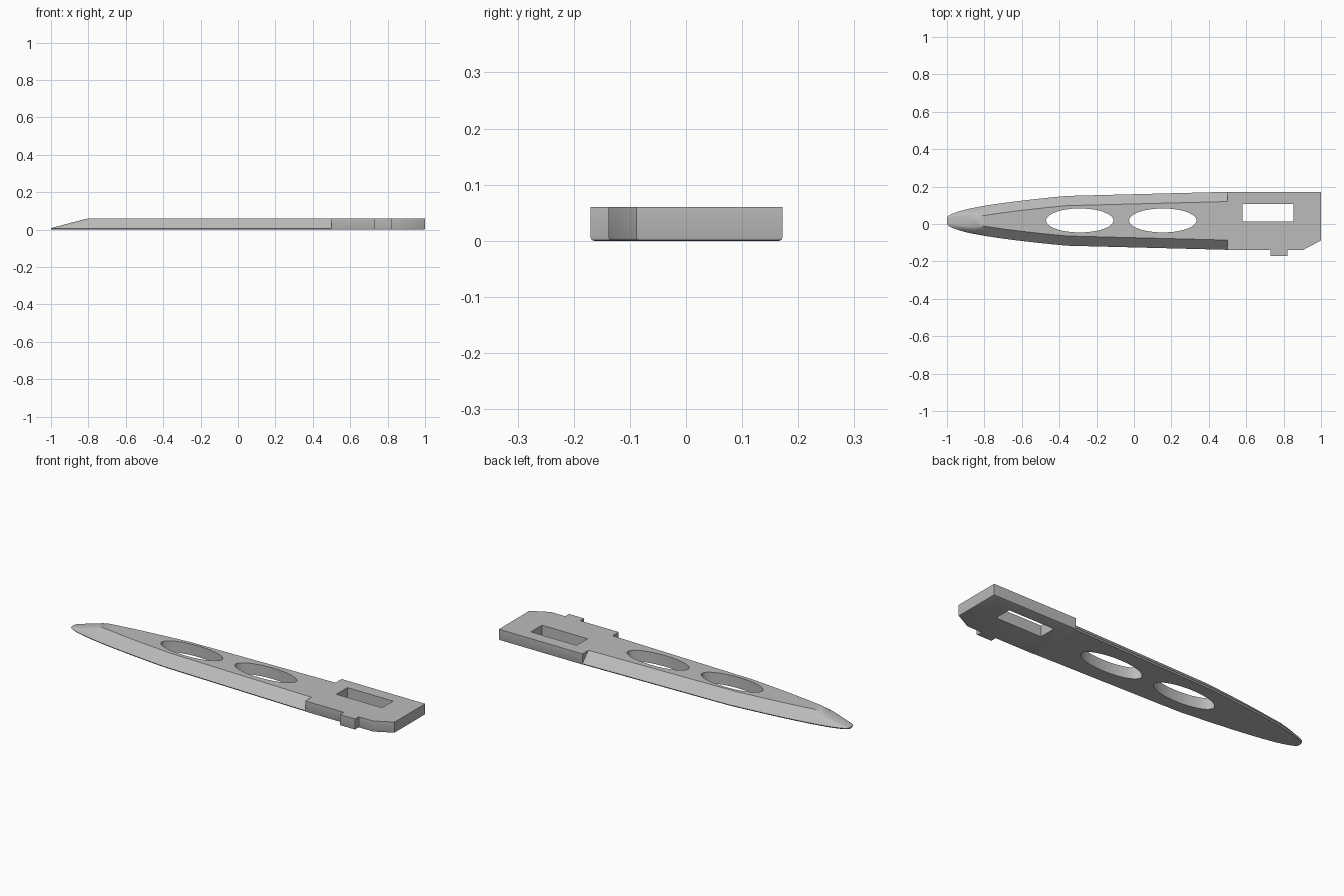
import bpy, bmesh, math

cube = bpy.data.objects.get("Cube")
if cube:
    bpy.data.objects.remove(cube)

MID = 0.017      # centre line in y
HALF = 0.155     # half width of the blade
TOP = 0.06       # thickness
EDGE = 0.007     # height of the thin cutting edge
LIP = 0.006      # small chamfer round the underside
JOIN = 0.5       # where blade meets handle

grey = bpy.data.materials.new("plain grey")
grey.use_nodes = True
colour = (0.5, 0.5, 0.5, 1)
grey.diffuse_color = colour
grey.node_tree.nodes["Principled BSDF"].inputs["Base Color"].default_value = colour


def make_object(name, bm):
    bmesh.ops.recalc_face_normals(bm, faces=bm.faces)
    mesh = bpy.data.meshes.new(name)
    bm.to_mesh(mesh)
    bm.free()
    mesh.materials.append(grey)
    obj = bpy.data.objects.new(name, mesh)
    bpy.context.collection.objects.link(obj)
    return obj


def cut(target, cutter):
    cutter.hide_render = True
    mod = target.modifiers.new("cut", "BOOLEAN")
    mod.operation = "DIFFERENCE"
    mod.solver = "EXACT"
    mod.object = cutter
    bpy.context.view_layer.objects.active = target
    bpy.ops.object.modifier_apply(modifier=mod.name)
    bpy.data.objects.remove(cutter)


def half_width(x):
    arc = HALF - 0.3125 * min(0, x + 0.36) ** 2
    nose = 0.013 + 0.15 * math.sqrt(max(0, x + 1))
    return min(arc, nose)


def section(x):
    """Closed cross-section: underside, cutting edge, slope, flat top."""
    w = half_width(x)
    height = min(TOP, EDGE + (x + 1) * 0.265 + 0.001) - EDGE
    blend = min(1, max(0, (-0.8 - x) / 0.08))
    flat = (w - 0.052) if x >= -0.8 else w * 0.45
    side = [(w - LIP, 0)]
    for k in range(5):
        s = k / 4
        rise = s * (1 - blend) + math.sin(s * math.pi / 2) * blend
        side.append((w + (flat - w) * s, EDGE + height * rise))
    return [(x, MID + y, z) for y, z in side] + [(x, MID - y, z) for y, z in reversed(side)]


# Blade: cross-sections lofted from the rounded nose to the handle
stations = [-1, -0.997, -0.99, -0.98, -0.96, -0.93, -0.9, -0.87, -0.84, -0.8]
stations += [-0.8 + 0.04 * i for i in range(1, 12)] + [JOIN]
bm = bmesh.new()
rings = [[bm.verts.new(p) for p in section(x)] for x in stations]
for a, b in zip(rings, rings[1:]):
    for i in range(len(a)):
        j = (i + 1) % len(a)
        bm.faces.new((a[i], a[j], b[j], b[i]))
bm.faces.new(rings[0])
bm.faces.new(rings[-1])
blade = make_object("blade", bm)

# Two oval openings through the blade
for x in (-0.29, 0.154):
    bm = bmesh.new()
    bmesh.ops.create_cone(bm, cap_ends=True, segments=64, radius1=1, radius2=1, depth=1)
    bmesh.ops.scale(bm, vec=(0.18, 0.064, 0.3), verts=bm.verts)
    bmesh.ops.translate(bm, vec=(x, MID + 0.002, 0.03), verts=bm.verts)
    cut(blade, make_object("oval_cutter", bm))

# Handle: flat outline with a clipped corner and a small tab
low, high = MID - HALF, MID + HALF
outline = [(JOIN, low), (0.73, low), (0.73, -0.17), (0.82, -0.17), (0.82, low),
           (0.905, low), (1, -0.088), (1, high), (JOIN, high)]
bm = bmesh.new()
base = bm.faces.new([bm.verts.new((x, y, 0)) for x, y in outline])
up = bmesh.ops.extrude_face_region(bm, geom=[base], use_keep_orig=True)
bmesh.ops.translate(bm, vec=(0, 0, TOP),
                    verts=[v for v in up["geom"] if isinstance(v, bmesh.types.BMVert)])
rim = [e for e in bm.edges
       if all(v.co.z < 0.001 for v in e.verts) and any(v.co.x > JOIN + 0.01 for v in e.verts)]
bmesh.ops.bevel(bm, geom=rim, offset=LIP, segments=2, profile=0.5, affect="EDGES")
handle = make_object("handle", bm)

# Rectangular slot through the handle
bm = bmesh.new()
bmesh.ops.create_cube(bm, size=1)
bmesh.ops.scale(bm, vec=(0.273, 0.094, 0.3), verts=bm.verts)
bmesh.ops.translate(bm, vec=(0.717, 0.06, 0.03), verts=bm.verts)
cut(handle, make_object("slot_cutter", bm))

# Smooth the rounded nose and oval walls while keeping edges crisp
bpy.ops.object.select_all(action="DESELECT")
for obj in (blade, handle):
    obj.select_set(True)
bpy.context.view_layer.objects.active = blade
bpy.ops.object.shade_smooth_by_angle(angle=math.radians(30))
